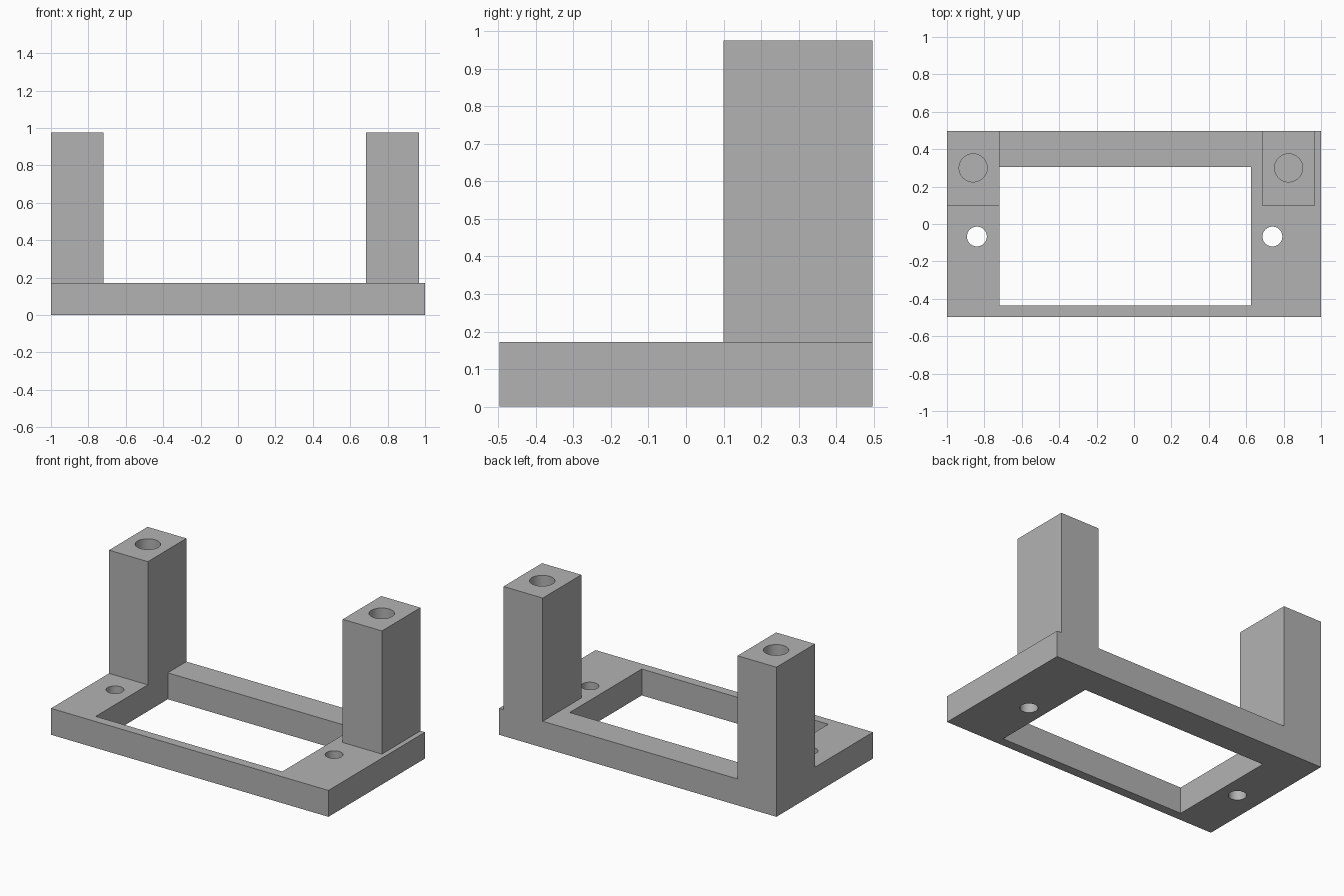
import bpy
import math

cube = bpy.data.objects.get("Cube")
if cube:
    bpy.data.objects.remove(cube, do_unlink=True)

grey = bpy.data.materials.new("plain grey")
grey.use_nodes = True
colour = (0.45, 0.45, 0.45, 1)
grey.diffuse_color = colour
grey.node_tree.nodes["Principled BSDF"].inputs["Base Color"].default_value = colour

HALF_DEPTH = 0.497
BASE_TOP = 0.172
POST_TOP = 0.975
HOLE_DEPTH = 0.4


def box(name, x0, x1, y0, y1, z0, z1):
    bpy.ops.mesh.primitive_cube_add(size=1)
    ob = bpy.context.object
    ob.name = name
    ob.location = ((x0 + x1) / 2, (y0 + y1) / 2, (z0 + z1) / 2)
    ob.scale = (x1 - x0, y1 - y0, z1 - z0)
    bpy.ops.object.transform_apply(location=True, rotation=False, scale=True)
    ob.data.materials.append(grey)
    return ob


def rod(name, x, y, radius, z0, z1):
    bpy.ops.mesh.primitive_cylinder_add(vertices=48, radius=radius, depth=z1 - z0,
                                        location=(x, y, (z0 + z1) / 2))
    ob = bpy.context.object
    ob.name = name
    ob.data.materials.append(grey)
    return ob


def combine(target, tool, operation):
    mod = target.modifiers.new(operation.lower(), 'BOOLEAN')
    mod.operation = operation
    mod.solver = 'EXACT'
    mod.object = tool
    bpy.context.view_layer.objects.active = target
    bpy.ops.object.modifier_apply(modifier=mod.name)
    bpy.data.objects.remove(tool, do_unlink=True)


# Base plate with its off-centre window
bracket = box("mounting_bracket", -1, 1, -HALF_DEPTH, HALF_DEPTH, 0, BASE_TOP)
combine(bracket, box("window_cutter", -0.72, 0.625, -0.437, 0.305, -0.1, 0.3), 'DIFFERENCE')

# Screw holes through the plate
for x in (-0.84, 0.74):
    combine(bracket, rod("screw_hole_cutter", x, -0.067, 0.053, -0.1, 0.3), 'DIFFERENCE')

# Upright posts, each with a blind hole in its top
for x0, x1 in ((-1, -0.72), (0.685, 0.968)):
    post = box("post", x0, x1, 0.1, HALF_DEPTH, 0, POST_TOP)
    hole = rod("post_hole_cutter", (x0 + x1) / 2, 0.3, 0.075, POST_TOP - HOLE_DEPTH, POST_TOP + 0.1)
    combine(post, hole, 'DIFFERENCE')
    combine(bracket, post, 'UNION')

# Smooth hole walls, sharp edges elsewhere
bpy.ops.object.select_all(action='DESELECT')
bracket.select_set(True)
bpy.context.view_layer.objects.active = bracket
bpy.ops.object.shade_smooth_by_angle(angle=math.radians(30))
